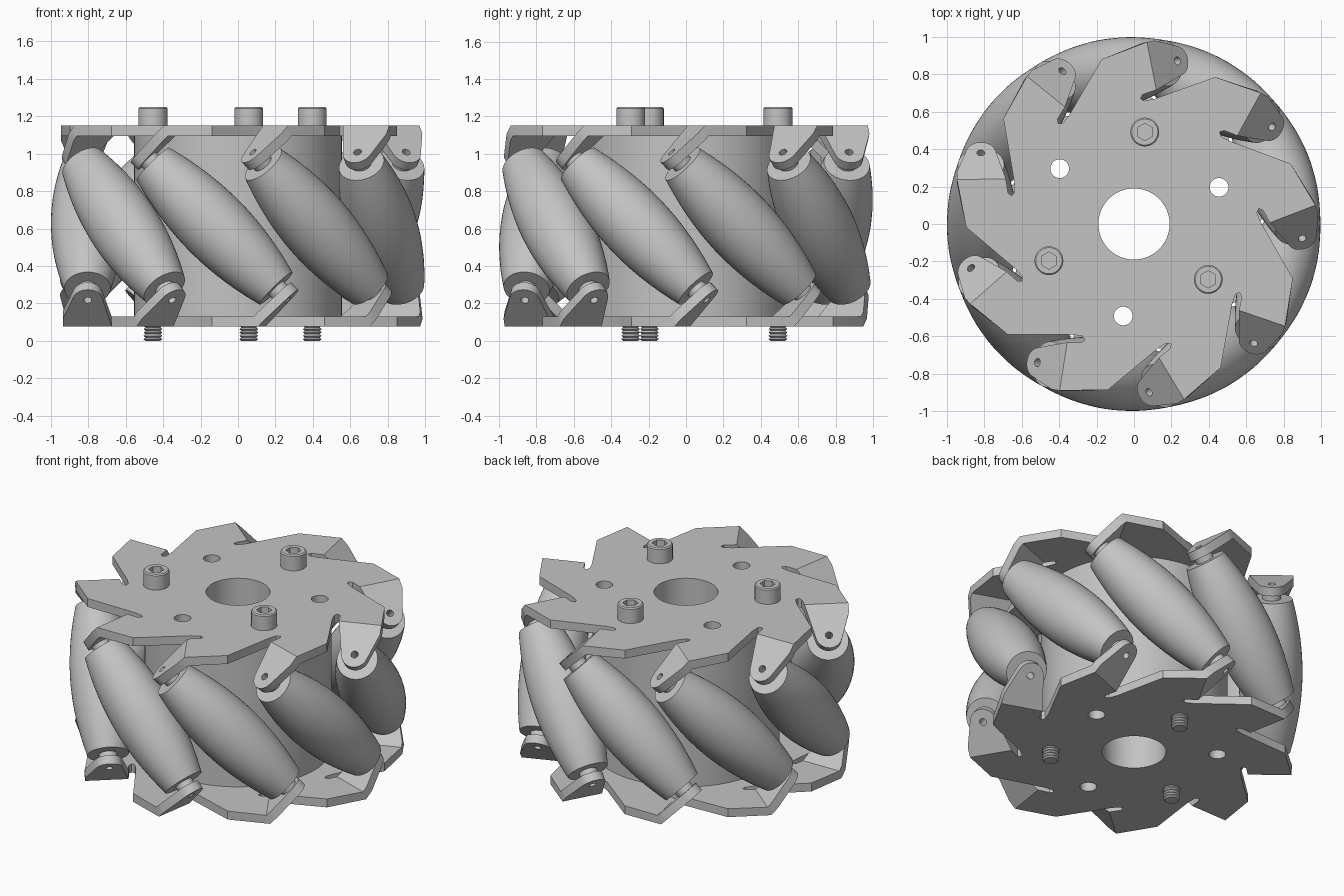
import bpy, bmesh, math
from mathutils import Matrix, Vector

if "Cube" in bpy.data.objects:
    bpy.data.objects.remove(bpy.data.objects["Cube"])

N = 9                        # rollers
PHASE = math.radians(61.1)   # angle of the first roller centre
MID = 0.613                  # height of roller centres
RC = 0.811                   # distance of roller axes from the wheel axis
TOP, THICK = 1.15, 0.055     # outer face and thickness of the side plates
TAB = 0.56                   # outer face of a tab, measured along the roller axis
H = math.sqrt(0.5)

metal = bpy.data.materials.new("grey metal")
metal.diffuse_color = (0.55, 0.55, 0.55, 1)
metal.use_nodes = True
metal.node_tree.nodes["Principled BSDF"].inputs["Base Color"].default_value = metal.diffuse_color


def finish(bm, name):
    bmesh.ops.remove_doubles(bm, verts=bm.verts, dist=1e-5)
    bmesh.ops.recalc_face_normals(bm, faces=bm.faces)
    me = bpy.data.meshes.new(name)
    bm.to_mesh(me)
    bm.free()
    me.materials.append(metal)
    ob = bpy.data.objects.new(name, me)
    bpy.context.collection.objects.link(ob)
    return ob


def activate(ob):
    bpy.ops.object.select_all(action='DESELECT')
    ob.select_set(True)
    bpy.context.view_layer.objects.active = ob


def smooth(ob, angle=30):
    activate(ob)
    bpy.ops.object.shade_smooth_by_angle(angle=math.radians(angle))


def cut(ob, cutter):
    mod = ob.modifiers.new("cut", 'BOOLEAN')
    mod.operation, mod.solver, mod.object = 'DIFFERENCE', 'EXACT', cutter
    activate(ob)
    bpy.ops.object.modifier_apply(modifier=mod.name)


def lathe(name, profile, steps=48):
    """Revolve a closed (radius, z) profile around z."""
    bm = bmesh.new()
    rings = []
    for r, z in profile:
        if r == 0:
            rings.append([bm.verts.new((0, 0, z))] * steps)
        else:
            rings.append([bm.verts.new((r * math.cos(math.tau * i / steps),
                                        r * math.sin(math.tau * i / steps), z)) for i in range(steps)])
    for a, b in zip(rings, rings[1:] + rings[:1]):
        for i in range(steps):
            j = (i + 1) % steps
            vs = list(dict.fromkeys((a[i], a[j], b[j], b[i])))
            if len(vs) > 2:
                bm.faces.new(vs)
    return finish(bm, name)


def cylinder(bm, radius, depth, matrix, segments=32):
    bmesh.ops.create_cone(bm, cap_ends=True, segments=segments, radius1=radius,
                          radius2=radius, depth=depth, matrix=matrix)


def roller_matrix(k):
    a = PHASE + k * math.tau / N
    er = Vector((math.cos(a), math.sin(a), 0))
    et = Vector((-math.sin(a), math.cos(a), 0))
    u = (Vector((0, 0, 1)) - et) * H
    m = Matrix((er, u.cross(er), u)).transposed().to_4x4()
    m.translation = er * RC + Vector((0, 0, MID))
    return m


BOLT_R = 0.495
hole_angles = [math.radians(23.3 + 60 * i) for i in range(6)]


def bolt_spot(a, z=0):
    return Vector((BOLT_R * math.cos(a), BOLT_R * math.sin(a), z))


# Helper that drills the bore, the bolt holes and the pin holes
bm = bmesh.new()
cylinder(bm, 0.19, 2, Matrix.Translation((0, 0, MID)), 64)
for a in hole_angles:
    cylinder(bm, 0.05, 2, Matrix.Translation(bolt_spot(a, MID)))
for k in range(N):
    cylinder(bm, 0.022, 1.3, roller_matrix(k), 16)
drill = finish(bm, "drill")
drill.hide_render = True


def side_plate(name, flip):
    """Notched disc with one bent tab per roller; flip mirrors it to the other side."""
    bend = (TOP - MID) - TAB / H             # tangential position of the bend line
    rise = (TOP - MID - TAB * H) / H         # tab length from pin to bend
    shift = THICK * math.tan(math.pi / 8)
    slot = [(0.635, -0.235), (0.635, -0.18), (0.652, -0.163), (0.67, -0.18)]
    tip = [(RC + 0.08 * math.sin(a), -0.08 * math.cos(a))
           for a in (math.radians(-76 + 15.2 * i) for i in range(11))]
    tip.append((0.941, 0.14))
    bm = bmesh.new()

    def place(a, r, s, z):
        s *= flip
        z = MID + flip * z
        return bm.verts.new((r * math.cos(a) - s * math.sin(a), r * math.sin(a) + s * math.cos(a), z))

    hi = TOP - MID
    outer, inner, flat, tabs = [], [], [], []

    def add(a, p, q):
        outer.append(place(a, *p))
        inner.append(place(a, *q))
        return len(outer) - 1

    for k in range(N):
        a = PHASE + flip * k * math.tau / N
        for r, s in slot:
            flat.append(add(a, (r, s, hi), (r, s, hi - THICK)))
        b0 = add(a, (0.68, bend, hi), (0.68, bend + shift, hi - THICK))
        tab = [b0]
        for r, w in tip:
            s, z = (w - TAB) * H, (w + TAB) * H
            tab.append(add(a, (r, s, z), (r, s + THICK * H, z - THICK * H)))
        b1 = add(a, (0.941, bend, hi), (0.941, bend + shift, hi - THICK))
        tabs.append(tab + [b1])
        flat += [b0, b1, add(a, (0.897, 0, hi), (0.897, 0, hi - THICK))]
    for loop in [flat] + tabs:
        bm.faces.new([outer[i] for i in loop])
        bm.faces.new([inner[i] for i in reversed(loop)])
    n = len(outer)
    for i in range(n):
        j = (i + 1) % n
        bm.faces.new((outer[i], inner[i], inner[j], outer[j]))
    ob = finish(bm, name)
    cut(ob, drill)
    smooth(ob)


side_plate("top_plate", 1)
side_plate("bottom_plate", -1)

# Hub between the plates
bm = bmesh.new()
cylinder(bm, 0.555, 2 * (TOP - MID - THICK), Matrix.Translation((0, 0, MID)), 96)
hub = finish(bm, "hub")
cut(hub, drill)
smooth(hub)
bpy.data.objects.remove(drill)

# Barrel rollers with a collar at each end and a bore for the pin
END, FACE = 0.47, TAB - THICK
barrel = [(1 - math.sqrt(RC ** 2 + t * t / 2), t) for t in (END * (i / 10 - 1) for i in range(21))]
roller = lathe("roller", [(0.022, -FACE), (0.055, -FACE), (0.055, -END)] + barrel
               + [(0.055, END), (0.055, FACE), (0.022, FACE)])
smooth(roller)
for k in range(N):
    ob = roller if k == 0 else roller.copy()
    if k:
        ob.name = f"roller_{k + 1}"
        bpy.context.collection.objects.link(ob)
    ob.matrix_world = roller_matrix(k)

# Socket-head bolts with threaded ends
thread = [(0.05 if i % 2 else 0.04, 0.009 * i) for i in range(14)]
bolt = lathe("bolt", [(0, 0)] + thread + [(0.048, 0.13), (0.048, TOP), (0.077, TOP), (0.077, 1.243),
                                         (0.07, 1.25), (0, 1.25)], 32)
bm = bmesh.new()
cylinder(bm, 0.046, 0.12, Matrix.Translation((0, 0, 1.25)), 6)
socket = finish(bm, "socket_cutter")
cut(bolt, socket)
bpy.data.objects.remove(socket)
smooth(bolt)
for i, a in enumerate(hole_angles[1::2]):
    ob = bolt if i == 0 else bolt.copy()
    if i:
        ob.name = f"bolt_{i + 1}"
        bpy.context.collection.objects.link(ob)
    ob.location = bolt_spot(a)
